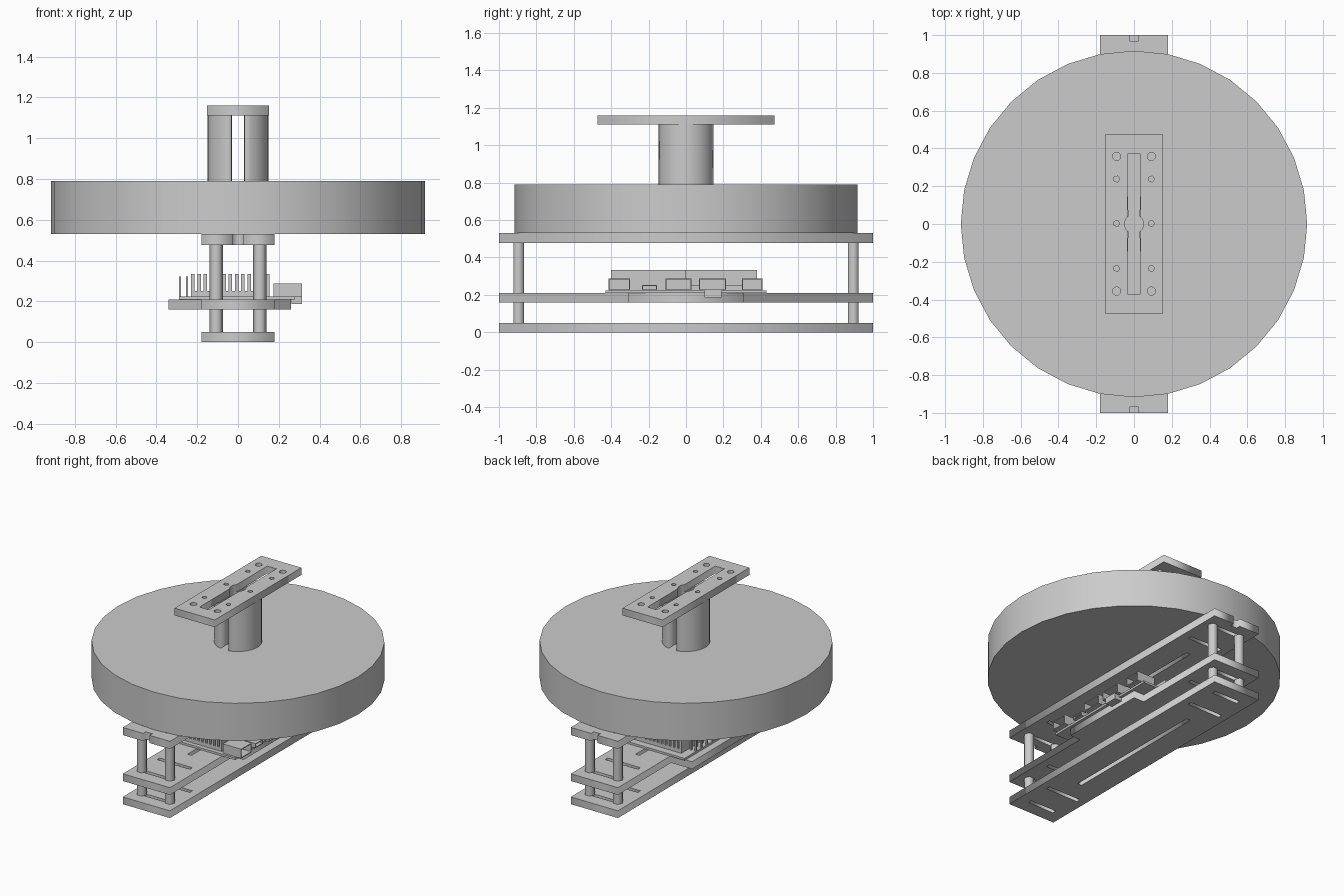
import bpy, bmesh
from math import sin, cos, pi, radians

if "Cube" in bpy.data.objects:
    bpy.data.objects.remove(bpy.data.objects["Cube"])


def extrude(name, loops, z0, z1):
    """Flat outline (first loop) with holes (other loops), extruded from z0 to z1."""
    cu = bpy.data.curves.new(name, 'CURVE')
    cu.dimensions = '2D'
    cu.fill_mode = 'BOTH'
    cu.extrude = (z1 - z0) / 2
    for pts in loops:
        s = cu.splines.new('POLY')
        s.points.add(len(pts) - 1)
        for p, (x, y) in zip(s.points, pts):
            p.co = (x, y, 0, 1)
        s.use_cyclic_u = True
    tmp = bpy.data.objects.new(name + "_tmp", cu)
    bpy.context.collection.objects.link(tmp)
    dg = bpy.context.evaluated_depsgraph_get()
    me = bpy.data.meshes.new_from_object(tmp.evaluated_get(dg))
    bpy.data.objects.remove(tmp)
    bm = bmesh.new()
    bm.from_mesh(me)
    bmesh.ops.remove_doubles(bm, verts=bm.verts, dist=1e-5)
    bmesh.ops.translate(bm, verts=bm.verts, vec=(0, 0, (z0 + z1) / 2))
    bmesh.ops.recalc_face_normals(bm, faces=bm.faces)
    bm.to_mesh(me)
    bm.free()
    ob = bpy.data.objects.new(name, me)
    bpy.context.collection.objects.link(ob)
    return ob


def rect(x0, x1, y0, y1):
    return [(x0, y0), (x1, y0), (x1, y1), (x0, y1)]


def arc(cx, cy, r, a0, a1, n):
    return [(cx + r * cos(radians(a0 + (a1 - a0) * i / n)),
             cy + r * sin(radians(a0 + (a1 - a0) * i / n))) for i in range(n + 1)]


def circle(cx, cy, r, n):
    return arc(cx, cy, r, 0, 360, n)[:-1]


def box(name, x0, x1, y0, y1, z0, z1):
    bpy.ops.mesh.primitive_cube_add(size=1, location=((x0 + x1) / 2, (y0 + y1) / 2, (z0 + z1) / 2))
    ob = bpy.context.object
    ob.name = name
    ob.scale = (x1 - x0, y1 - y0, z1 - z0)
    return ob


def port(name, x0, x1, y0, y1, z0, z1, t=0.008):
    """Connector shell, open towards +x."""
    ob = box(name, x0, x1, y0, y1, z0, z1)
    bpy.ops.object.transform_apply(location=True, rotation=True, scale=True)
    bm = bmesh.new()
    bm.from_mesh(ob.data)
    f = max(bm.faces, key=lambda f: f.calc_center_median().x)
    bmesh.ops.inset_region(bm, faces=[f], thickness=t)
    bmesh.ops.translate(bm, verts=f.verts[:], vec=(0, 0, 0))
    new = bmesh.ops.extrude_discrete_faces(bm, faces=[f])['faces'][0]
    bmesh.ops.translate(bm, verts=new.verts[:], vec=(-(x1 - x0) * 0.7, 0, 0))
    bm.to_mesh(ob.data)
    bm.free()
    return ob


# Three stacked deck plates sharing one slot pattern
slots = [rect(-0.015, 0.015, -0.53, 0.53)]
for s in (-1, 1):
    for y, half in ((0.895, 0.1), (0.69, 0.125)):
        slots.append(rect(-half, half, s * y - 0.014, s * y + 0.014))

extrude("bottom_plate", [rect(-0.18, 0.18, -1, 1)] + slots, 0, 0.05)

middle = [(-0.18, -1), (0.18, -1), (0.18, -0.31), (0.26, -0.31), (0.26, 0.31), (0.18, 0.31),
          (0.18, 1), (-0.18, 1), (-0.18, 0.42), (-0.34, 0.42), (-0.34, -0.42), (-0.18, -0.42)]
extrude("middle_plate", [middle] + slots, 0.16, 0.21)

half_end = [(0.18, 1), (0.025, 1), (0.025, 0.97), (-0.025, 0.97), (-0.025, 1), (-0.18, 1)]
notched = half_end + [(-x, -y) for x, y in half_end]
extrude("upper_plate", [notched] + slots, 0.477, 0.53)

# Hexagonal standoffs between the plates
for x in (-0.107, 0.107):
    for y in (-0.895, 0.895):
        for z0, z1 in ((0.05, 0.16), (0.21, 0.477)):
            extrude("standoff", [circle(x, y, 0.033, 6)], z0, z1)

# Large drum
extrude("drum", [circle(0, 0, 0.917, 32)], 0.53, 0.79)

# Split column: two halves with a round bore and a through slot
for s in (0, 180):
    half = arc(0, 0, 0.15, s - 78, s + 78, 14) + arc(0, 0, 0.05, s + 53, s - 53, 8)
    extrude("column_half", [half], 0.79, 1.11)

# Top mounting bar with long slot, bore and screw holes
side = [(0.035, -0.37)] + arc(0, 0, 0.05, -45, 45, 6) + [(0.035, 0.37)]
holes = [side + [(-x, -y) for x, y in side]]
for x in (-0.092, 0.092):
    holes += [circle(x, y, 0.022, 12) for y in (-0.355, 0.358)]
    holes += [circle(x, y, 0.017, 5) for y in (-0.235, 0.003, 0.238)]
extrude("mounting_bar", [rect(-0.153, 0.153, -0.473, 0.473)] + holes, 1.11, 1.16)

# Circuit board on the middle plate
box("circuit_board", -0.29, 0.28, -0.43, 0.43, 0.21, 0.224)

# Finned heat sink
box("heat_sink_base", -0.23, 0.155, -0.4, 0.38, 0.224, 0.25)
n = 13
for i in range(n):
    x = -0.23 + i * (0.385 - 0.017) / (n - 1)
    y1 = 0.38 if i < n - 3 else 0.0
    box("heat_sink_fin", x, x + 0.017, -0.4, y1, 0.25, 0.333)

# Header pins along the -x side
for i in range(12):
    y = -0.36 + i * 0.06
    for x in (-0.285, -0.25):
        box("header_pin", x - 0.005, x + 0.005, y - 0.005, y + 0.005, 0.224, 0.322)

# Connectors facing +x
for y0, y1 in ((-0.415, -0.3), (-0.11, 0.03), (0.07, 0.215), (0.3, 0.41)):
    port("connector", 0.175, 0.315, y0, y1, 0.224, 0.288)
port("small_connector", 0.2, 0.3, -0.235, -0.155, 0.224, 0.254)
box("connector_lip", 0.262, 0.315, 0.1, 0.19, 0.187, 0.224)
